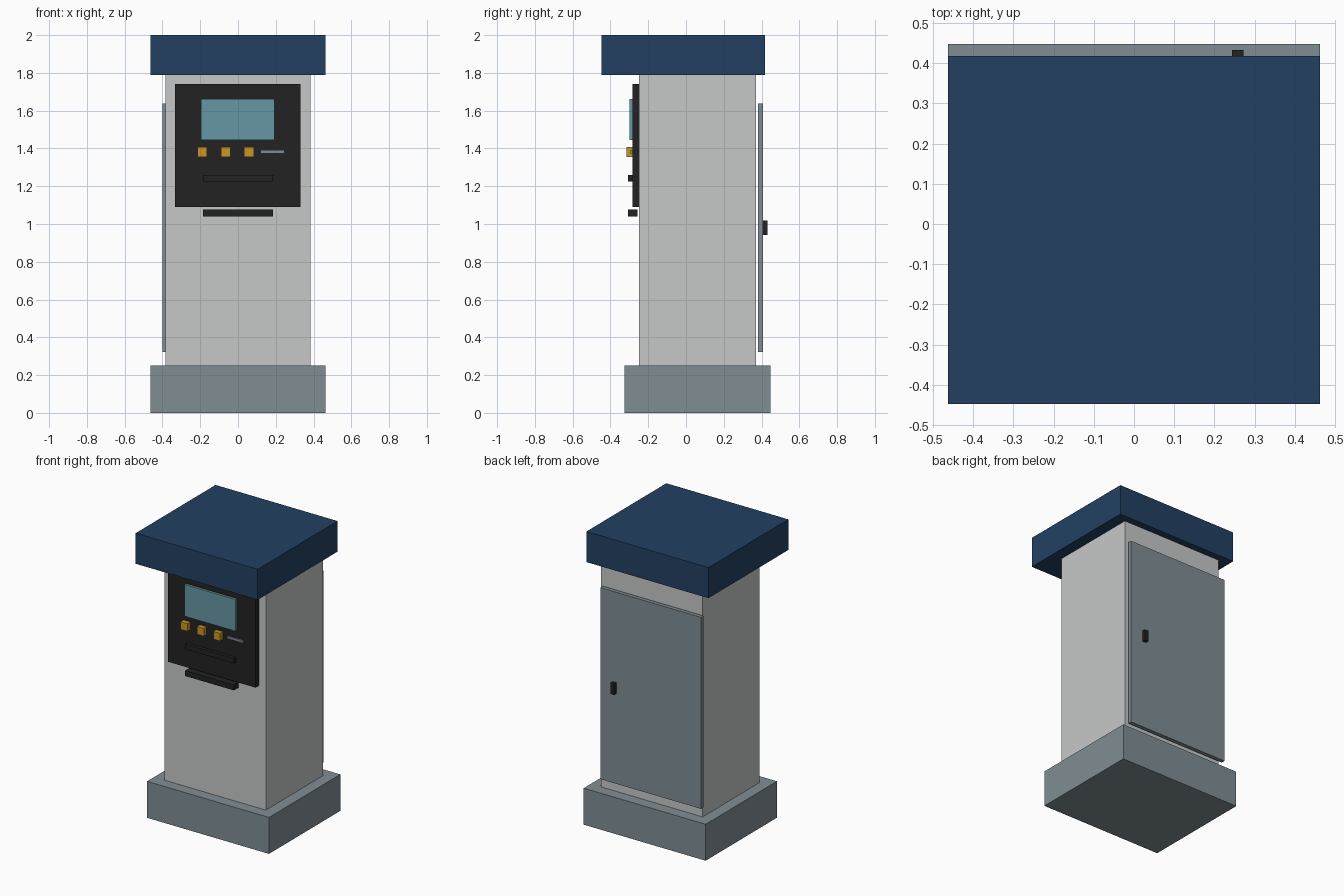
import bpy
import bmesh

if "Cube" in bpy.data.objects:
    bpy.data.objects.remove(bpy.data.objects["Cube"])


def srgb(r, g, b):
    """Convert 0-255 display values to a linear RGBA colour."""
    def lin(v):
        v /= 255
        return v / 12.92 if v <= 0.04045 else ((v + 0.055) / 1.055) ** 2.4
    return (lin(r), lin(g), lin(b), 1)


def material(name, *rgb):
    m = bpy.data.materials.new(name)
    m.diffuse_color = srgb(*rgb)
    m.use_nodes = True
    m.node_tree.nodes["Principled BSDF"].inputs["Base Color"].default_value = m.diffuse_color
    return m


navy = material("navy_blue", 34, 64, 98)
slate = material("slate_grey", 128, 141, 148)
light = material("light_grey", 197, 201, 199)
black = material("soft_black", 34, 34, 34)
glass = material("screen_teal", 102, 151, 164)
amber = material("amber", 202, 150, 40)


def box(name, mat, x, y, z):
    """Box spanning the (min, max) range on each axis."""
    bm = bmesh.new()
    bmesh.ops.create_cube(bm, size=1)
    for v in bm.verts:
        for i, (lo, hi) in enumerate((x, y, z)):
            v.co[i] = lo if v.co[i] < 0 else hi
    mesh = bpy.data.meshes.new(name)
    bm.to_mesh(mesh)
    bm.free()
    mesh.materials.append(mat)
    ob = bpy.data.objects.new(name, mesh)
    bpy.context.collection.objects.link(ob)
    return ob


# Main housing
box("plinth", slate, (-0.463, 0.463), (-0.325, 0.448), (0, 0.25))
box("cabinet", light, (-0.385, 0.385), (-0.248, 0.37), (0.25, 1.79))
box("roof", navy, (-0.463, 0.463), (-0.448, 0.418), (1.79, 2.0))

# Control panel on the front
box("control_panel", black, (-0.334, 0.332), (-0.284, -0.248), (1.09, 1.74))
box("screen", glass, (-0.196, 0.192), (-0.300, -0.284), (1.445, 1.663))
for i in range(3):
    cx = -0.189 + i * 0.124
    box(f"button_{i + 1}", amber, (cx - 0.026, cx + 0.026),
        (-0.315, -0.284), (1.355, 1.408))
box("card_slot", slate, (0.12, 0.245), (-0.293, -0.284), (1.374, 1.391))
box("ticket_slot", black, (-0.186, 0.184), (-0.307, -0.284), (1.225, 1.26))
box("coin_tray", black, (-0.186, 0.184), (-0.307, -0.256), (1.04, 1.077))

# Service door on the back
box("service_door", slate, (-0.40, 0.365), (0.38, 0.407), (0.323, 1.637))
box("door_handle", black, (0.244, 0.272), (0.407, 0.432), (0.942, 1.018))
